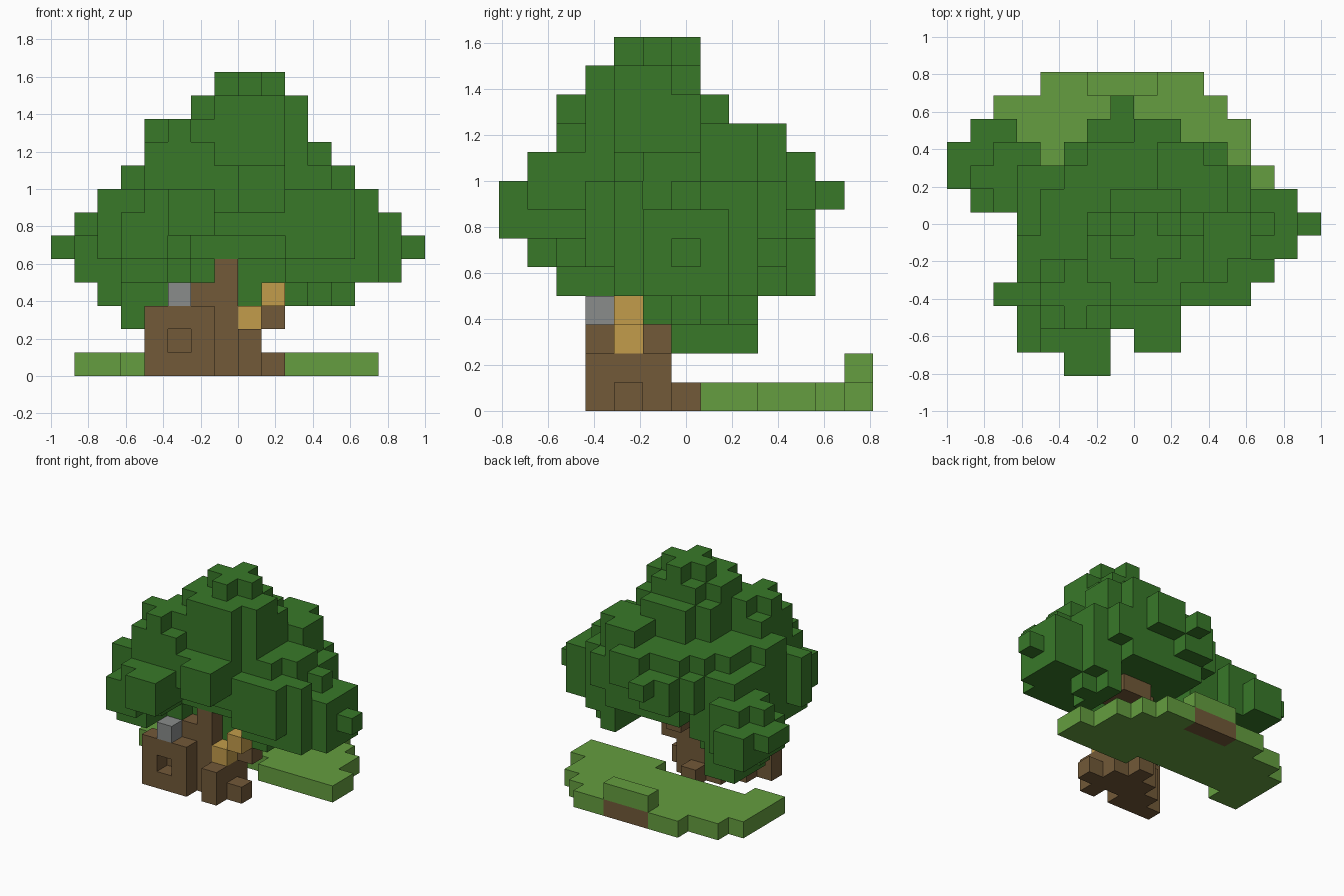
import bpy, bmesh, random
from mathutils import Vector

random.seed(4)
if "Cube" in bpy.data.objects:
    bpy.data.objects.remove(bpy.data.objects["Cube"], do_unlink=True)

S = 0.125                                # block size
ORIGIN = Vector((-1, -0.8125, 0))
AXES = [Vector(a) for a in ((1, 0, 0), (0, 1, 0), (0, 0, 1))]


def material(name, colour):
    m = bpy.data.materials.new(name)
    m.use_nodes = True
    m.diffuse_color = (*colour, 1)
    m.node_tree.nodes["Principled BSDF"].inputs["Base Color"].default_value = (*colour, 1)
    return m


def box(x0, x1, y0, y1, z0, z1):
    """Set of blocks filling half-open index ranges."""
    return {(x, y, z) for x in range(x0, x1) for y in range(y0, y1) for z in range(z0, z1)}


def oval(z, x0, x1, y0, y1, rough=0.0):
    """One layer of blocks inside the ellipse that fits the given ranges."""
    cells = set()
    for x, y, _ in sorted(box(x0, x1, y0, y1, z, z + 1)):
        u = (2 * x + 1 - x0 - x1) / (x1 - x0)
        v = (2 * y + 1 - y0 - y1) / (y1 - y0)
        if u * u + v * v + random.uniform(-rough, rough / 2) < 0.87:
            cells.add((x, y, z))
    return cells


def build(name, cells, mat):
    """Skin a set of blocks with only its exposed faces."""
    bm = bmesh.new()
    for c in cells:
        centre = ORIGIN + (Vector(c) + Vector((0.5, 0.5, 0.5))) * S
        for k in range(3):
            for sign in (-1, 1):
                near = list(c)
                near[k] += sign
                if tuple(near) in cells:
                    continue
                n, a, b = AXES[k] * sign, AXES[(k + 1) % 3], AXES[(k + 2) % 3] * sign
                corners = [n - a - b, n + a - b, n + a + b, n - a + b]
                bm.faces.new([bm.verts.new(centre + q * S / 2) for q in corners])
    bmesh.ops.remove_doubles(bm, verts=bm.verts, dist=0.001)
    me = bpy.data.meshes.new(name)
    bm.to_mesh(me)
    bm.free()
    me.materials.append(mat)
    ob = bpy.data.objects.new(name, me)
    bpy.context.collection.objects.link(ob)


leaf = material("leaf green", (0.04, 0.19, 0.022))
grass = material("grass green", (0.128, 0.338, 0.05))
bark = material("bark brown", (0.168, 0.1, 0.04))
wood = material("light wood", (0.545, 0.335, 0.07))
stone = material("stone grey", (0.252, 0.265, 0.257))

# Trunk: hollowed front wall, post, roots, a short branch and a rear limb
trunk = box(4, 7, 3, 4, 0, 3) - {(5, 3, 1)}
trunk |= box(5, 9, 4, 5, 0, 2) | box(6, 9, 5, 6, 0, 2) | box(8, 9, 3, 4, 0, 2)
trunk |= box(7, 8, 4, 6, 2, 5) | box(6, 7, 4, 6, 2, 4)
trunk |= box(7, 8, 5, 7, 4, 6) | box(8, 10, 6, 8, 4, 6)
trunk |= {(9, 4, 0), (7, 6, 0), (9, 5, 2), (8, 5, 2), (8, 6, 3)}
planks = {(8, 4, 2), (9, 4, 3)}
chimney = {(5, 3, 3)}

# Crown: one oval per layer, from the lowest up
crown = set()
layers = [(3, 4, 13, 5, 9), (4, 2, 15, 3, 9), (5, 2, 15, 1, 10), (6, 1, 15, 1, 10),
          (7, 2, 14, 0, 11), (8, 4, 12, 2, 10), (9, 6, 11, 3, 8),
          (10, 6, 11, 3, 8), (11, 6, 11, 3, 7), (12, 7, 10, 4, 7)]
for layer in layers:
    crown |= oval(*layer, rough=0.3 if layer[0] < 9 else 0)

# Outline of the crown from above, one run per row
rows = [(5, 7), (3, 10), (3, 10), (2, 13), (3, 14), (3, 15), (3, 16),
        (1, 15), (0, 13), (5, 12), (6, 10), (7, 8)]
crown = {c for c in crown if rows[c[1]][0] <= c[0] < rows[c[1]][1]}

# Second peak, back shoulder and outlying tips
crown |= box(4, 7, 2, 5, 7, 10) | oval(10, 4, 7, 2, 5)
crown |= box(9, 12, 7, 9, 8, 10) | box(9, 11, 9, 10, 8, 10)
crown |= box(5, 7, 0, 2, 6, 8) | box(8, 10, 1, 3, 7, 9) | box(3, 5, 1, 3, 5, 7)
crown |= box(13, 16, 6, 7, 5, 6) | box(7, 8, 10, 12, 7, 8) | box(3, 5, 2, 4, 4, 5)
crown |= box(2, 4, 3, 4, 5, 7) | box(12, 15, 5, 8, 4, 7) | box(12, 13, 3, 5, 4, 7)
crown |= box(6, 8, 10, 11, 6, 8) | box(8, 10, 9, 11, 7, 9) | box(3, 5, 4, 6, 7, 9)
crown |= box(11, 13, 5, 7, 7, 9)

# Openings around the post, behind the trunk and between the front tufts
crown -= box(6, 10, 0, 5, 0, 5) | box(6, 9, 0, 4, 5, 6) | box(7, 13, 0, 3, 0, 7)
crown -= box(10, 14, 0, 4, 0, 5) | box(9, 10, 3, 4, 5, 6)
crown -= box(6, 11, 6, 11, 0, 5) | box(7, 8, 0, 2, 0, 9)
crown |= {(6, 5, 4), (8, 5, 4), (8, 5, 3), (9, 5, 4)}

# Low side lobe
for layer in [(2, 3, 5, 6, 9), (3, 2, 6, 6, 9), (4, 1, 5, 6, 11),
              (5, 0, 5, 7, 11), (6, 1, 5, 7, 10)]:
    crown |= oval(*layer, rough=0.2)
crown |= box(0, 4, 8, 10, 5, 6) | box(1, 3, 10, 11, 4, 6) | box(3, 4, 6, 9, 2, 4)
crown -= box(4, 5, 9, 11, 0, 9) | box(3, 6, 10, 11, 0, 9) | box(0, 3, 6, 7, 0, 9)
crown -= trunk | planks | chimney

# Grass bank with a raised step over bare earth
runs = [(7, 1, 3), (7, 9, 14), (8, 1, 14), (9, 1, 13), (10, 1, 13), (11, 2, 12), (12, 4, 11)]
bank = set()
for y, x0, x1 in runs:
    bank |= box(x0, x1, y, y + 1, 0, 1)
earth = box(6, 9, 12, 13, 0, 1)
bank = (bank - earth) | box(6, 9, 12, 13, 1, 2)

build("tree_crown", crown, leaf)
build("trunk", trunk, bark)
build("wood_blocks", planks, wood)
build("stone_block", chimney, stone)
build("grass_bank", bank, grass)
build("earth_patch", earth, bark)
